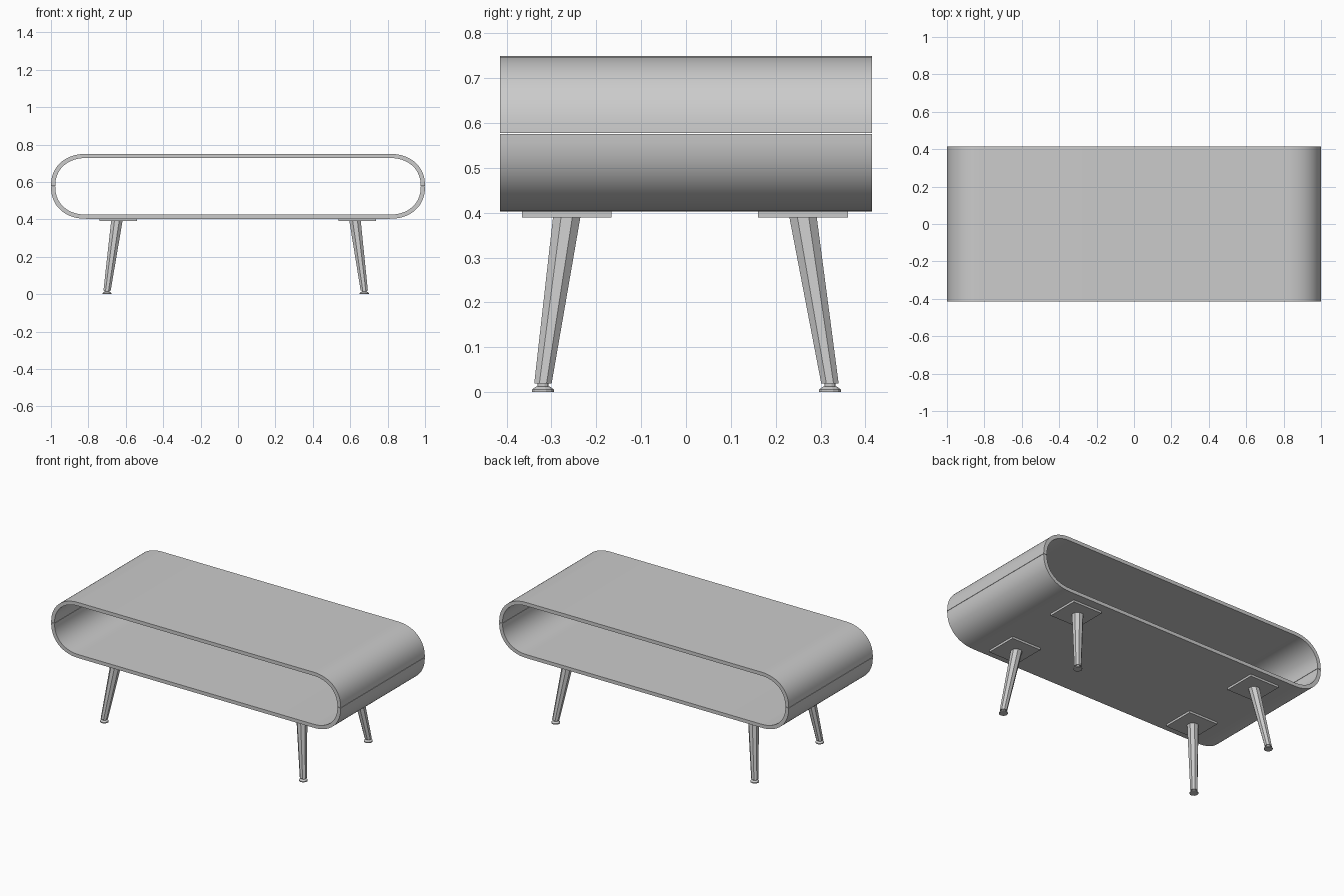
import bpy, bmesh
from math import sin, cos, pi
from mathutils import Vector

if "Cube" in bpy.data.objects:
    bpy.data.objects.remove(bpy.data.objects["Cube"])

MID = 0.5765          # height of the seam between the two shells
DEPTH = 0.415


def finish(name, bm, smooth=None):
    bmesh.ops.recalc_face_normals(bm, faces=bm.faces[:])
    me = bpy.data.meshes.new(name)
    bm.to_mesh(me)
    bm.free()
    ob = bpy.data.objects.new(name, me)
    bpy.context.collection.objects.link(ob)
    if smooth:
        bpy.ops.object.select_all(action='DESELECT')
        ob.select_set(True)
        bpy.context.view_layer.objects.active = ob
        bpy.ops.object.shade_smooth_by_angle(angle=smooth)
    return ob


def arch(half_w, half_h, rx, sign, n=16):
    """Half of a rounded slot outline, right end to left end."""
    e = 2 / 2.2
    right = [(half_w - rx + rx * cos(i / n * pi / 2) ** e if i < n else half_w - rx,
              MID + sign * (0.001 + (half_h - 0.001) * sin(i / n * pi / 2) ** e))
             for i in range(n + 1)]
    return right + [(-x, z) for x, z in reversed(right)]


def shell(name, sign):
    outer = arch(1.0, 0.1735, 0.19, sign)
    inner = arch(0.977, 0.1515, 0.168, sign)
    bm = bmesh.new()
    grid = [[bm.verts.new((x, y, z)) for x, z in line]
            for line, y in ((outer, -DEPTH), (outer, DEPTH), (inner, DEPTH), (inner, -DEPTH))]
    for a in range(4):
        p, q = grid[a], grid[(a + 1) % 4]
        for i in range(len(p) - 1):
            bm.faces.new((p[i], p[i + 1], q[i + 1], q[i]))
    for i in (0, -1):
        bm.faces.new([row[i] for row in grid])
    return finish(name, bm, 0.6)


def loft(name, rings, sides):
    """Stack of horizontal rings (x, y, z, radius), capped."""
    bm = bmesh.new()
    loops = [[bm.verts.new((x + r * cos((k + 0.5) * 2 * pi / sides),
                            y + r * sin((k + 0.5) * 2 * pi / sides), z))
              for k in range(sides)] for x, y, z, r in rings]
    for p, q in zip(loops, loops[1:]):
        for k in range(sides):
            m = (k + 1) % sides
            bm.faces.new((p[k], p[m], q[m], q[k]))
    bm.faces.new(loops[0])
    bm.faces.new(loops[-1])
    return finish(name, bm)


# Body: upper and lower halves meeting at a thin seam
shell("upper_shell", 1)
shell("lower_shell", -1)

# Legs: (side, plate centre, leg top, foot) along x and along y
XS = (("left", -0.64, -0.648, -0.70), ("right", 0.637, 0.626, 0.675))
YS = (("front", -0.266, -0.266, -0.319), ("back", 0.261, 0.261, 0.321))
for xn, px, tx, fx in XS:
    for yn, py, ty, fy in YS:
        tag = f"{yn}_{xn}"
        # square mounting plate
        bm = bmesh.new()
        bmesh.ops.create_cube(bm, size=1)
        bmesh.ops.scale(bm, vec=(0.2, 0.2, 0.013), verts=bm.verts)
        bmesh.ops.translate(bm, vec=(px, py, 0.3965), verts=bm.verts)
        finish(f"{tag}_plate", bm)
        # tapered splayed leg
        loft(f"{tag}_leg", [(fx, fy, 0.019, 0.021), (tx, ty, 0.39, 0.033)], 8)
        # stepped foot glide
        loft(f"{tag}_foot", [(fx, fy, z, r) for z, r in
             ((0, 0.025), (0.006, 0.025), (0.012, 0.017), (0.013, 0.013), (0.02, 0.013))], 12)
